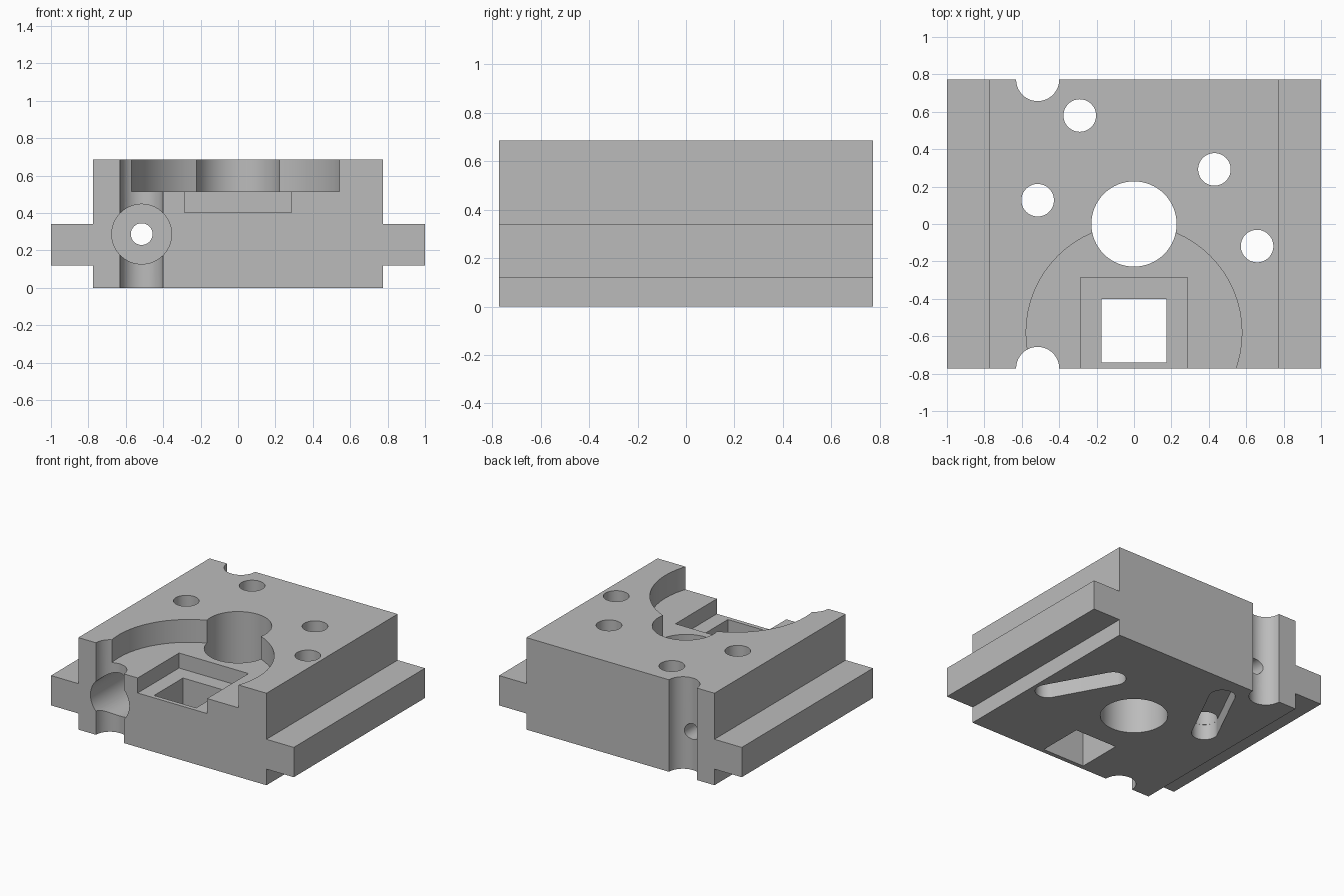
import bpy, bmesh, math
from mathutils import Matrix

default = bpy.data.objects.get("Cube")
if default:
    bpy.data.objects.remove(default, do_unlink=True)

grey = bpy.data.materials.new("plain grey")
grey.use_nodes = True
COLOUR = (0.5, 0.5, 0.5, 1)
grey.diffuse_color = COLOUR
grey.node_tree.nodes["Principled BSDF"].inputs["Base Color"].default_value = COLOUR

# A prism: outline in x and y, extruded from low to high;
# along_y turns it so the outline lies in x and z and it runs along y
def prism(name, outline, low, high, along_y=False):
    bm = bmesh.new()
    face = bm.faces.new([bm.verts.new((x, y, low)) for x, y in outline])
    top = bmesh.ops.extrude_face_region(bm, geom=[face])["geom"]
    moved = [v for v in top if isinstance(v, bmesh.types.BMVert)]
    bmesh.ops.translate(bm, verts=moved, vec=(0, 0, high - low))
    if along_y:
        swap = Matrix(((1, 0, 0, 0), (0, 0, 1, 0), (0, 1, 0, 0), (0, 0, 0, 1)))
        bm.transform(swap)
    bmesh.ops.recalc_face_normals(bm, faces=bm.faces)
    mesh = bpy.data.meshes.new(name)
    bm.to_mesh(mesh)
    bm.free()
    mesh.materials.append(grey)
    ob = bpy.data.objects.new(name, mesh)
    bpy.context.collection.objects.link(ob)
    return ob

def arc(cx, cy, r, start=0, sweep=2 * math.pi, steps=64, closed=True):
    n = steps if closed else steps - 1
    return [(cx + r * math.cos(start + sweep * i / n),
             cy + r * math.sin(start + sweep * i / n)) for i in range(steps)]

def box(x0, x1, y0, y1):
    return [(x0, y0), (x1, y0), (x1, y1), (x0, y1)]

# Rounded slot outline between two points
def slot(a, b, r):
    ang = math.atan2(b[1] - a[1], b[0] - a[0])
    return (arc(*b, r, ang - math.pi / 2, math.pi, 32, False)
            + arc(*a, r, ang + math.pi / 2, math.pi, 32, False))

# Block with a flange along each side, as one cross-section
HALF, DEPTH, HEIGHT = 0.775, 0.772, 0.685
half_section = [(HALF, 0), (HALF, 0.12), (1, 0.12), (1, 0.342), (HALF, 0.342), (HALF, HEIGHT)]
section = half_section + [(-x, z) for x, z in reversed(half_section)]
block = prism("flanged_block", section, -DEPTH, DEPTH, along_y=True)

BELOW, ABOVE = -0.2, 0.9
cutters = [
    # Round pocket, rectangular step, square opening and centre bore
    prism("round_pocket", arc(0, -0.58, 0.577), 0.515, ABOVE),
    prism("step_pocket", box(-0.286, 0.286, -0.95, -0.285), 0.403, 0.6),
    prism("square_opening", box(-0.173, 0.173, -0.74, -0.4), BELOW, ABOVE),
    prism("centre_bore", arc(0, 0, 0.228), BELOW, ABOVE),
]

# Half-round notches in the front and back
BOLT_X, BOLT_Z = -0.515, 0.287
for side in (-1, 1):
    cutters.append(prism("edge_notch", arc(BOLT_X, side * DEPTH, 0.115), BELOW, ABOVE))

# Long bolt hole and its wide front recess
cutters.append(prism("front_recess", arc(BOLT_X, BOLT_Z, 0.16), -0.95, -0.32, along_y=True))
cutters.append(prism("long_hole", arc(BOLT_X, BOLT_Z, 0.058), -0.95, 0.95, along_y=True))

# Pairs of vertical holes, each pair joined by a slot underneath
for pair in (((-0.29, 0.58), (-0.515, 0.127)), ((0.43, 0.292), (0.658, -0.118))):
    for x, y in pair:
        cutters.append(prism("vertical_hole", arc(x, y, 0.087), BELOW, ABOVE))
    cutters.append(prism("underside_slot", slot(*pair, 0.088), BELOW, 0.115))

# Cut everything out of the block
bpy.ops.object.select_all(action="DESELECT")
bpy.context.view_layer.objects.active = block
block.select_set(True)
for cutter in cutters:
    cutter.hide_render = True
    mod = block.modifiers.new("cut", "BOOLEAN")
    mod.operation = "DIFFERENCE"
    mod.solver = "EXACT"
    mod.object = cutter
    bpy.ops.object.modifier_apply(modifier=mod.name)
for cutter in cutters:
    bpy.data.objects.remove(cutter, do_unlink=True)

bpy.ops.object.shade_smooth_by_angle(angle=math.radians(30))
